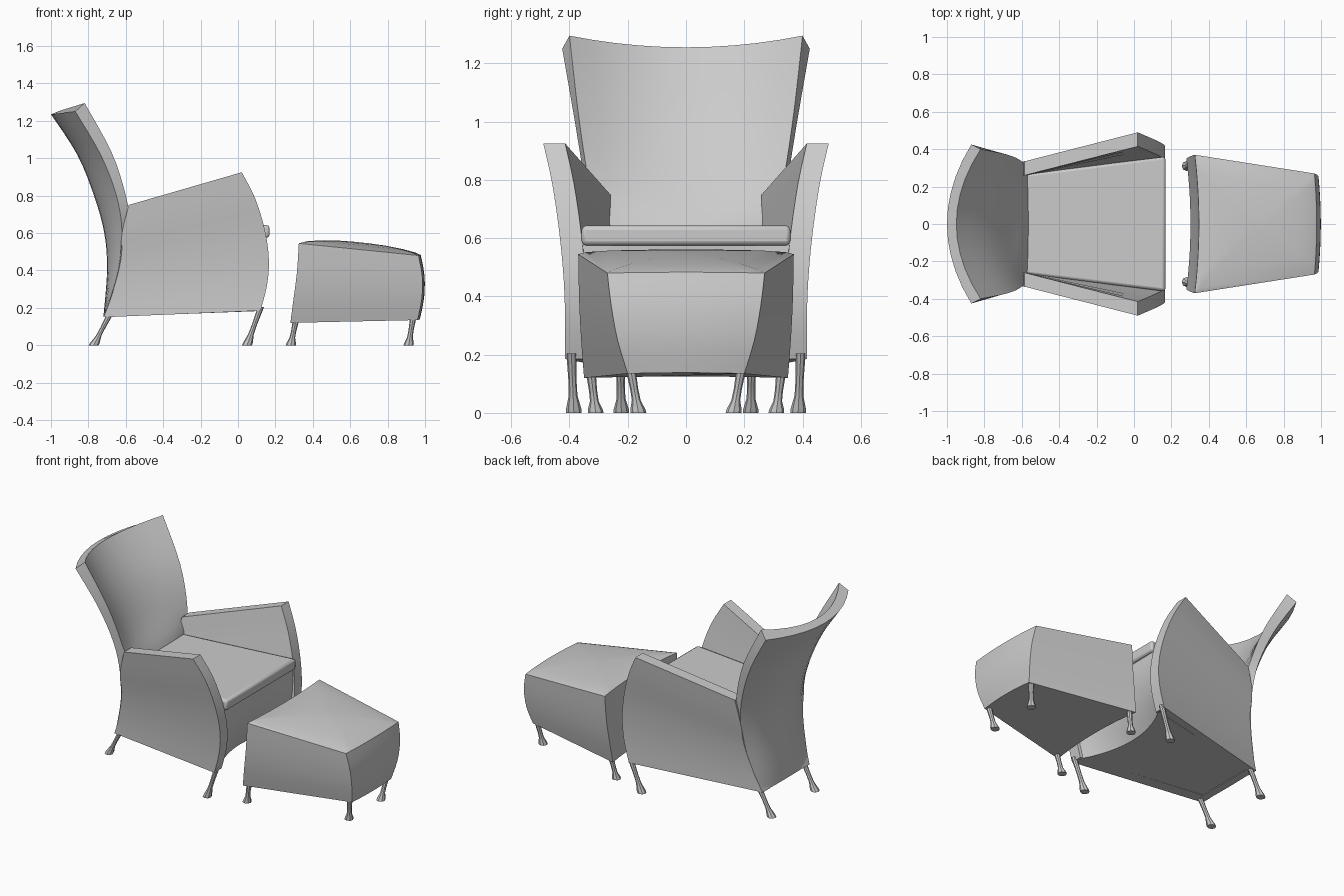
import bpy
import bmesh
import math
from mathutils import Vector

cube = bpy.data.objects.get("Cube")
if cube:
    bpy.data.objects.remove(cube, do_unlink=True)

grey = bpy.data.materials.new("light grey")
grey.use_nodes = True
COLOUR = (0.6, 0.6, 0.6, 1)
grey.diffuse_color = COLOUR
grey.node_tree.nodes["Principled BSDF"].inputs["Base Color"].default_value = COLOUR


def refine(rows, steps=3):
    """Smoothly interpolate between rows of numbers."""
    out = []
    for i in range(len(rows) - 1):
        a, b, c, d = (rows[max(0, min(len(rows) - 1, i + k))] for k in (-1, 0, 1, 2))
        for s in range(steps):
            t = s / steps
            out.append([q + t * (r - p) / 2 + t * t * (2 * p - 5 * q + 4 * r - e) / 2
                        + t ** 3 * (3 * q - p - 3 * r + e) / 2
                        for p, q, r, e in zip(a, b, c, d)])
    return out + [list(rows[-1])]


def loft(name, rings, bevel=0):
    """Skin closed rings and cap both ends."""
    bm = bmesh.new()
    loops = [[bm.verts.new(p) for p in ring] for ring in rings]
    n = len(loops[0])
    for a, b in zip(loops, loops[1:]):
        for i in range(n):
            j = (i + 1) % n
            bm.faces.new((a[i], a[j], b[j], b[i]))
    bm.faces.new(loops[0])
    bm.faces.new(loops[-1])
    bmesh.ops.recalc_face_normals(bm, faces=bm.faces)
    mesh = bpy.data.meshes.new(name)
    bm.to_mesh(mesh)
    bm.free()
    mesh.materials.append(grey)
    obj = bpy.data.objects.new(name, mesh)
    bpy.context.collection.objects.link(obj)
    if bevel:
        mod = obj.modifiers.new("soft edge", "BEVEL")
        mod.width, mod.segments = bevel, 2
    bpy.ops.object.select_all(action="DESELECT")
    obj.select_set(True)
    bpy.context.view_layer.objects.active = obj
    bpy.ops.object.shade_smooth_by_angle(angle=math.radians(30))
    return obj


SPAN = [i / 5 - 1 for i in range(11)]


def bow(centre, edge):
    """Parabolic curve across the width through (x, z) centre and (x, y, z) edge."""
    return [Vector((centre[0] + (edge[0] - centre[0]) * u * u, edge[1] * u,
                    centre[1] + (edge[2] - centre[1]) * u * u)) for u in SPAN]


# Winged back: rear centre x z, rear edge x y z, front edge x y z, front centre x z
back_rows = [
    (-1.0, 1.235, -.87, .425, 1.25, -.82, .40, 1.295, -.95, 1.255),
    (-.86, 1.02, -.735, .385, 1.02, -.675, .37, 1.03, -.79, 1.03),
    (-.77, .80, -.65, .35, .80, -.60, .335, .80, -.66, .80),
    (-.715, .60, -.62, .325, .60, -.57, .29, .60, -.55, .60),
    (-.70, .40, -.64, .29, .40, -.59, .25, .40, -.58, .40),
    (-.72, .15, -.715, .24, .15, -.67, .20, .15, -.67, .15),
]
loft("chair_back", [bow(r[0:2], r[2:5]) + bow(r[8:10], r[5:8])[::-1]
                    for r in refine(back_rows, 4)])

# Arm panels: rear x y z, front x y z, from top to bottom
arm_rows = [
    (-.585, .335, .75, .02, .49, .925),
    (-.62, .325, .60, .09, .46, .79),
    (-.63, .30, .47, .143, .435, .62),
    (-.65, .28, .36, .165, .42, .46),
    (-.68, .26, .25, .155, .415, .32),
    (-.72, .24, .15, .12, .415, .185),
]
THICK = .075
for side, label in ((1, "left"), (-1, "right")):
    loft(label + "_arm", [[(rx, side * ry, rz), (fx, side * fy, fz),
                           (fx, side * (fy - THICK), fz), (rx, side * (ry - THICK), rz)]
                          for rx, ry, rz, fx, fy, fz in refine(arm_rows)])

# Seat base with hollow front: rear x y z, front edge x y z, front centre x
base_rows = [
    (-.6, .26, .60, .145, .37, .60, .145),
    (-.62, .25, .46, .155, .37, .46, .13),
    (-.66, .22, .30, .145, .365, .31, .08),
    (-.71, .20, .152, .115, .36, .183, .015),
]
loft("seat_base", [[(r[0], r[1], r[2]), (r[0], -r[1], r[2])]
                   + bow((r[6], r[5]), r[3:6]) for r in refine(base_rows)])

# Seat cushion
loft("seat_cushion", [[(-.6, .265, z), (-.6, -.265, z), (.168, -.36, z), (.168, .36, z)]
                      for z in (.575, .643)], .015)

# Footstool: rear x y z, front x y z, from bottom to top
stool_rows = [
    (.28, .35, .12, .96, .20, .135),
    (.297, .36, .25, .983, .235, .25),
    (.315, .367, .39, .985, .257, .37),
    (.325, .37, .545, .965, .27, .48),
]
rings = []
for r in refine(stool_rows):
    rear = bow((r[0] + .022, r[2] + .005), r[0:3])
    front = bow((r[3] + .012, r[5] + .003), r[3:6])
    rings.append(rear + front[::-1])
rim = rings[-1]
middle = Vector((.66, 0, .52))
for inset, rise in ((.08, .009), (.3, .02), (.6, .028), (.9, .03)):
    rings.append([p.lerp(middle, inset) + Vector((0, 0, rise)) for p in rim])
loft("footstool", rings)


# Splayed legs with flared feet
def leg(name, top, foot):
    a, b = Vector(foot + (0,)), Vector(top)
    rings = []
    for t, rad in ((0, .027), (.08, .026), (.32, .015), (.6, .014), (1.1, .017)):
        c = a.lerp(b, t)
        rings.append([c + Vector((rad * math.cos(k * math.tau / 8),
                                  rad * math.sin(k * math.tau / 8), 0)) for k in range(8)])
    loft(name, rings)


for s, label in ((1, "left"), (-1, "right")):
    leg("chair_front_leg_" + label, (.115, .393 * s, .185), (.048, .385 * s))
    leg("chair_back_leg_" + label, (-.69, .24 * s - .015 * s, .155), (-.772, .222 * s))
    leg("stool_rear_leg_" + label, (.308, .325 * s, .125), (.282, .31 * s))
    leg("stool_front_leg_" + label, (.935, .188 * s, .138), (.912, .163 * s))
